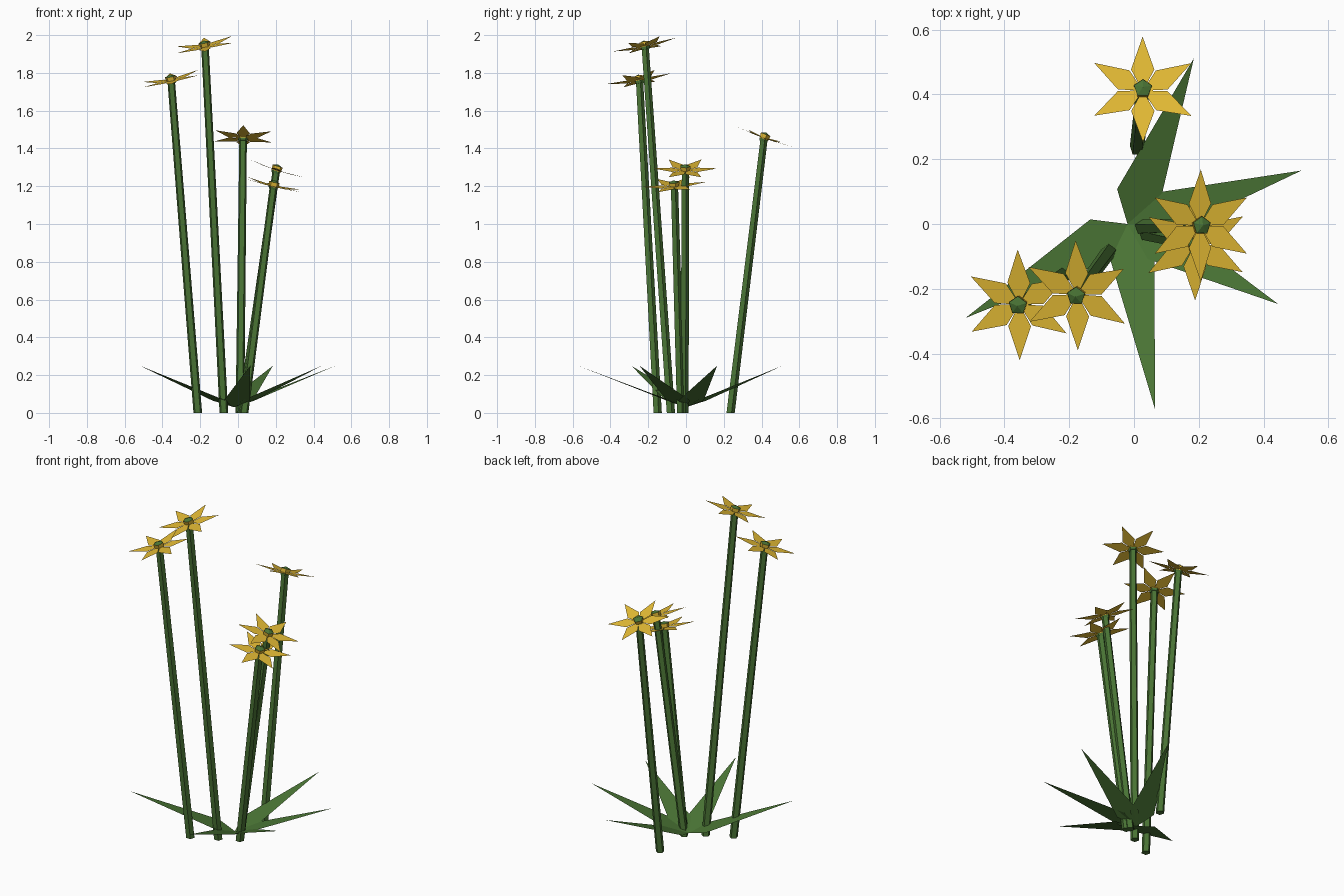
import bpy, math
from mathutils import Vector, Matrix

if "Cube" in bpy.data.objects:
    bpy.data.objects.remove(bpy.data.objects["Cube"])


def material(name, rgb):
    m = bpy.data.materials.new(name)
    m.diffuse_color = (*rgb, 1)
    m.use_nodes = True
    m.node_tree.nodes["Principled BSDF"].inputs["Base Color"].default_value = m.diffuse_color
    return m


GREEN = material("leaf green", (0.068, 0.175, 0.035))
YELLOW = material("petal yellow", (0.75, 0.48, 0.034))


def add_mesh(name, verts, faces, mat):
    me = bpy.data.meshes.new(name)
    me.from_pydata([tuple(v) for v in verts], [], faces)
    me.materials.append(mat)
    ob = bpy.data.objects.new(name, me)
    bpy.context.collection.objects.link(ob)
    return ob


def ring(r, z, n=5, turn=0.3):
    return [Vector((r * math.cos(turn + math.tau * i / n),
                    r * math.sin(turn + math.tau * i / n), z)) for i in range(n)]


def sides(n=5):
    return [(i, (i + 1) % n, n + (i + 1) % n, n + i) for i in range(n)]


# Flat kite-shaped leaves fanning out from the root
root = Vector((-0.02, 0, 0.03))
for tip in [(0.185, 0.512, 0.25), (0.517, 0.165, 0.25), (0.445, -0.247, 0.25),
            (0.065, -0.572, 0.25), (-0.52, -0.29, 0.25)]:
    tip = Vector(tip)
    along = tip - root
    across = Vector((-along.y, along.x, 0)).normalized() * 0.07
    mid = root + along * 0.16
    add_mesh("leaf", [root, mid - across, tip, mid + across], [(0, 1, 2, 3)], GREEN)

# Flowers: stem foot, flower centre, petal plane slope in x and y
FLOWERS = [
    ((-0.213, -0.152), (-0.354, -0.248, 1.76), (0.22, 0.17)),
    ((-0.075, -0.082), (-0.175, -0.218, 1.94), (0.19, 0.22)),
    ((0.010, 0.234), (0.027, 0.412, 1.455), (-0.02, -0.36)),
    ((0.020, -0.010), (0.203, -0.005, 1.285), (-0.33, 0.0)),
    ((0.032, -0.028), (0.188, -0.063, 1.20), (-0.24, 0.08)),
]

for foot, centre, (sx, sy) in FLOWERS:
    foot, centre = Vector((*foot, 0)), Vector(centre)
    normal = Vector((-sx, -sy, 1)).normalized()
    tilt = Matrix.Translation(centre) @ Vector((0, 0, 1)).rotation_difference(normal).to_matrix().to_4x4()

    # Five-sided leaning stem
    verts = [v + foot for v in ring(0.024, 0)] + [v + centre for v in ring(0.021, 0)]
    add_mesh("stem", verts, sides() + [(4, 3, 2, 1, 0), (5, 6, 7, 8, 9)], GREEN)

    # Six pointed petals, tips lifted slightly
    verts, faces = [], []
    for k in range(6):
        turn = Matrix.Rotation(math.radians(30 + 60 * k), 4, 'Z')
        b = len(verts)
        verts += [turn @ Vector(p) for p in [
            (0.018, -0.010, 0), (0.068, -0.036, 0.002), (0.173, 0, 0.010),
            (0.068, 0.036, 0.002), (0.018, 0.010, 0)]]
        faces.append((b, b + 1, b + 2, b + 3, b + 4))
    add_mesh("petals", verts, faces, YELLOW).matrix_world = tilt

    # Small cup around the flower centre
    add_mesh("cup", ring(0.026, -0.004) + ring(0.030, 0.022), sides(), YELLOW).matrix_world = tilt

    # Green heart filling the cup
    add_mesh("heart", ring(0.029, 0.021) + [Vector((0, 0, 0.032))],
             [(i, (i + 1) % 5, 5) for i in range(5)], GREEN).matrix_world = tilt

    # Green collar beneath the petals
    add_mesh("collar", ring(0.022, -0.018) + ring(0.027, -0.004),
             sides() + [(4, 3, 2, 1, 0)], GREEN).matrix_world = tilt
